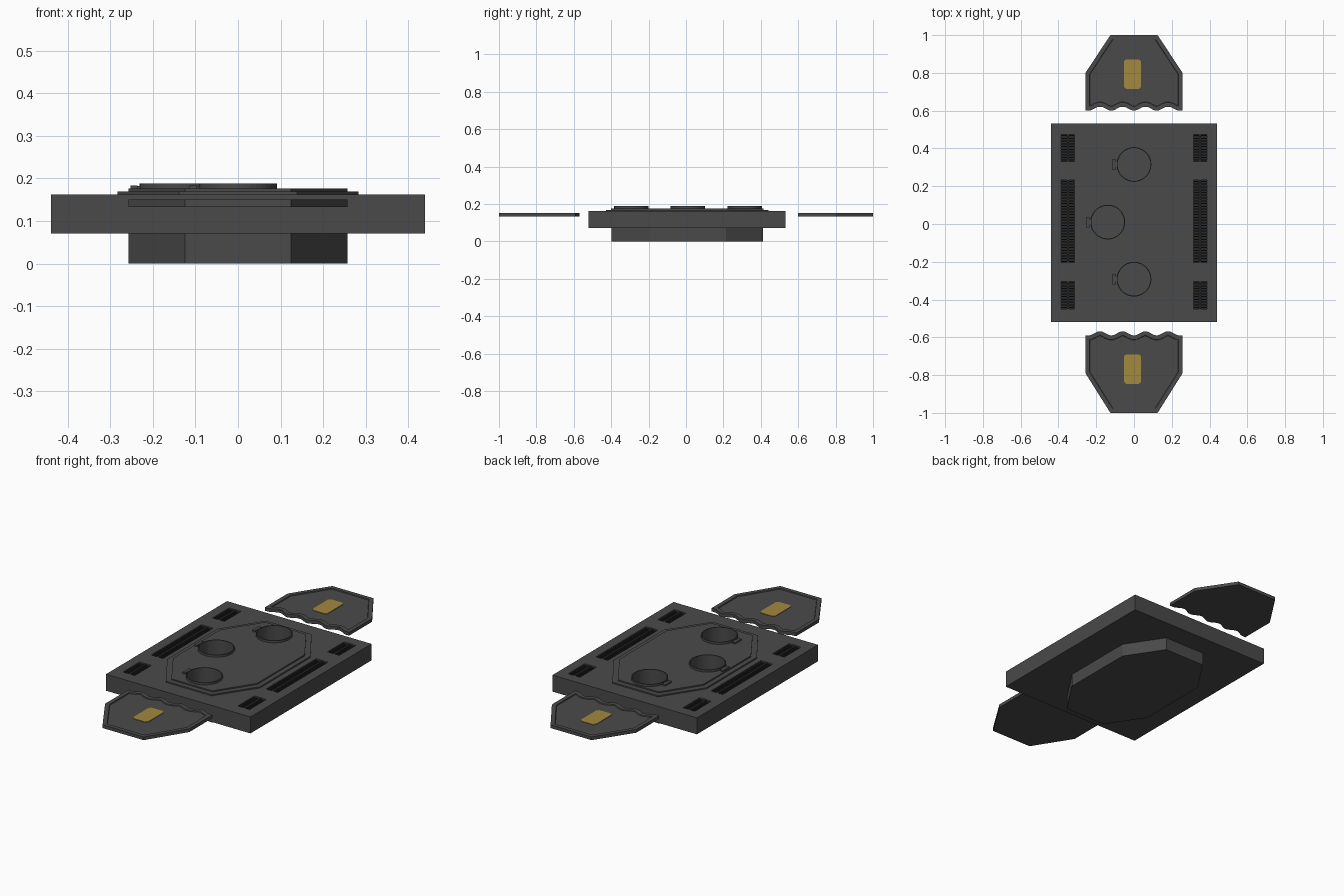
import bpy, bmesh, math
from mathutils import Matrix

if "Cube" in bpy.data.objects:
    bpy.data.objects.remove(bpy.data.objects["Cube"])


def material(name, r, g, b):
    m = bpy.data.materials.new(name)
    m.diffuse_color = (r, g, b, 1)
    m.use_nodes = True
    m.node_tree.nodes["Principled BSDF"].inputs["Base Color"].default_value = m.diffuse_color
    return m


GREY = material("dark grey metal", 0.068, 0.068, 0.068)
BLACK = material("vent black", 0.02, 0.02, 0.02)
GOLD = material("muted gold", 0.36, 0.25, 0.05)
CY = 0.007  # middle of the hull along y


def finish(bm, name, mat):
    bmesh.ops.recalc_face_normals(bm, faces=bm.faces[:])
    me = bpy.data.meshes.new(name)
    bm.to_mesh(me)
    bm.free()
    ob = bpy.data.objects.new(name, me)
    bpy.context.collection.objects.link(ob)
    me.materials.append(mat)
    return ob


def add_box(bm, x0, x1, y0, y1, z0, z1):
    m = Matrix.Translation(((x0 + x1) / 2, (y0 + y1) / 2, (z0 + z1) / 2))
    bmesh.ops.create_cube(bm, size=1, matrix=m @ Matrix.Diagonal((x1 - x0, y1 - y0, z1 - z0, 1)))


def add_cyl(bm, x, y, r, z0, z1, n=40):
    bmesh.ops.create_cone(bm, cap_ends=True, segments=n, radius1=r, radius2=r, depth=z1 - z0,
                          matrix=Matrix.Translation((x, y, (z0 + z1) / 2)))


def prism(name, pts, z0, z1, mat, rim=0, sink=0):
    bm = bmesh.new()
    low = [bm.verts.new((x, y, z0)) for x, y in pts]
    top = [bm.verts.new((x, y, z1)) for x, y in pts]
    bm.faces.new(low[::-1])
    lid = bm.faces.new(top)
    n = len(pts)
    for i in range(n):
        bm.faces.new((low[i], low[(i + 1) % n], top[(i + 1) % n], top[i]))
    bmesh.ops.recalc_face_normals(bm, faces=bm.faces[:])
    if rim:  # raised border around a sunk panel
        bmesh.ops.inset_region(bm, faces=[lid], thickness=rim, use_even_offset=True)
        edge_faces = bmesh.ops.inset_region(bm, faces=[lid], thickness=0.002, use_even_offset=True)
        for v in lid.verts:
            v.co.z -= sink
    return finish(bm, name, mat)


def octagon(hx, hy, grow=0.0):
    a, b = 0.125 + grow * 0.5, 0.206 + grow * 0.5
    q = [(hx, -b), (hx, b), (a, hy), (-a, hy), (-hx, b), (-hx, -b), (-a, -hy), (a, -hy)]
    return [(x, y + CY) for x, y in q]


def cut(ob, cutter):
    m = ob.modifiers.new("cut", 'BOOLEAN')
    m.operation = 'DIFFERENCE'
    m.solver = 'EXACT'
    m.object = cutter
    with bpy.context.temp_override(object=ob, active_object=ob, selected_objects=[ob]):
        bpy.ops.object.modifier_apply(modifier=m.name)


# main bodies
hull = prism("lower_hull", octagon(0.257, 0.405), 0, 0.071, GREY)
bm = bmesh.new()
add_box(bm, -0.44, 0.44, -0.52, 0.533, 0.071, 0.162)
slab = finish(bm, "slab", GREY)
step = prism("deck_step", octagon(0.283, 0.435, 0.028), 0.162, 0.169, GREY)
deck = prism("deck_plate", octagon(0.257, 0.408), 0.169, 0.176, GREY)

# three round wells with raised collars
wells = [(0, 0.315), (-0.139, 0.01), (0, -0.292)]
bm = bmesh.new()
for x, y in wells:
    add_cyl(bm, x, y, 0.092, 0.176, 0.188)
collars = finish(bm, "well_collars", GREY)
bm = bmesh.new()
for x, y in wells:
    add_cyl(bm, x, y, 0.087, 0.03, 0.3)
cutter = finish(bm, "well_cutter", GREY)
for ob in (hull, slab, step, deck, collars):
    cut(ob, cutter)
bpy.data.objects.remove(cutter)

# small hinge tab beside each well
bm = bmesh.new()
for x, y in wells:
    add_box(bm, x - 0.114, x - 0.09, y - 0.012, y + 0.012, 0.174, 0.182)
    add_box(bm, x - 0.114, x - 0.097, y - 0.028, y + 0.028, 0.174, 0.184)
finish(bm, "hinge_tabs", GREY)

# slatted vents sunk into both sides of the slab
spans = [(-0.45, -0.305), (-0.205, 0.232), (0.33, 0.475)]
pockets, floors, slats = bmesh.new(), bmesh.new(), bmesh.new()
for s in (-1, 1):
    x0, x1 = s * 0.35 - 0.036, s * 0.35 + 0.036
    for y0, y1 in spans:
        add_box(pockets, x0, x1, y0, y1, 0.135, 0.3)
        add_box(floors, x0, x1, y0, y1, 0.134, 0.138)
        add_box(slats, s * 0.35 - 0.006, s * 0.35 + 0.006, y0, y1, 0.138, 0.159)
        n = round((y1 - y0) / 0.0145)
        for i in range(n):
            y = y0 + (i + 0.5) * (y1 - y0) / n
            add_box(slats, x0, x1, y - 0.003, y + 0.003, 0.138, 0.157)
cutter = finish(pockets, "vent_cutter", GREY)
cut(slab, cutter)
bpy.data.objects.remove(cutter)
finish(floors, "vent_floors", BLACK)
finish(slats, "vent_slats", BLACK)


# two sliding doors with mating wavy edges
def wave(x):
    if abs(x) > 0.235:
        return 0.0
    return 0.011 * (1 - math.cos(2 * math.pi * (x + 0.24) / 0.12))


xs = [-0.257 + 0.514 * i / 56 for i in range(57)]
front = [(x, -0.59 + wave(x)) for x in reversed(xs)]
front += [(-0.257, -0.79), (-0.125, -1.0), (0.125, -1.0), (0.257, -0.79)]
back = [(x, 0.6 + wave(x)) for x in xs]
back += [(0.257, 0.80), (0.125, 1.0), (-0.125, 1.0), (-0.257, 0.80)]
prism("front_door", front, 0.133, 0.151, GREY, 0.022, 0.005)
prism("back_door", back, 0.133, 0.151, GREY, 0.022, 0.005)

# plain gold plates on the doors
for name, y0, y1 in (("front_gold_plate", -0.847, -0.69), ("back_gold_plate", 0.715, 0.872)):
    a, b, c = -0.054, 0.038, 0.012
    prism(name, [(a + c, y0), (b - c, y0), (b, y0 + c), (b, y1 - c),
                 (b - c, y1), (a + c, y1), (a, y1 - c), (a, y0 + c)], 0.145, 0.149, GOLD)

for ob in bpy.data.objects:
    if ob.name == "well_collars":
        ob.data.shade_flat()
